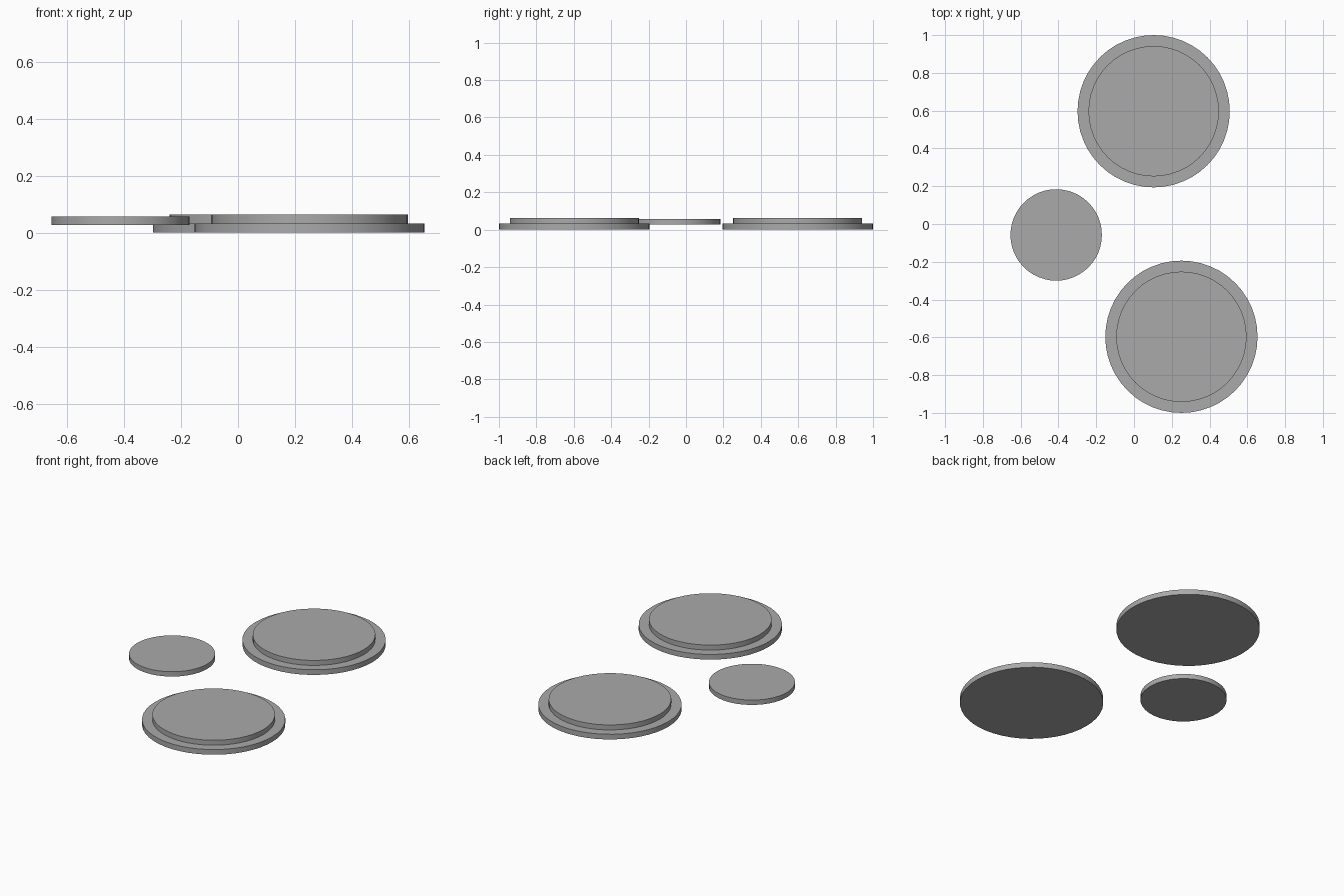
import bpy

if "Cube" in bpy.data.objects:
    bpy.data.objects.remove(bpy.data.objects["Cube"])

# Single flat grey
grey = bpy.data.materials.new("plain grey")
grey.diffuse_color = (0.4, 0.4, 0.4, 1)
grey.use_nodes = True
grey.node_tree.nodes["Principled BSDF"].inputs["Base Color"].default_value = grey.diffuse_color


def disc(name, x, y, radius, z0, z1):
    """Flat capped disc between two heights."""
    bpy.ops.mesh.primitive_cylinder_add(
        vertices=48, radius=radius, depth=z1 - z0, location=(x, y, (z0 + z1) / 2))
    ob = bpy.context.object
    ob.name = name
    ob.data.materials.append(grey)
    bpy.ops.object.shade_smooth_by_angle()


# Two large stepped pads: wide base with a narrower upper plate
for label, x, y in (("back", 0.104, 0.597), ("front", 0.251, -0.597)):
    disc(label + "_pad_base", x, y, 0.403, 0, 0.032)
    disc(label + "_pad_top", x, y, 0.345, 0.032, 0.063)

# Small raised disc on the left
disc("small_disc", -0.412, -0.058, 0.242, 0.027, 0.057)
